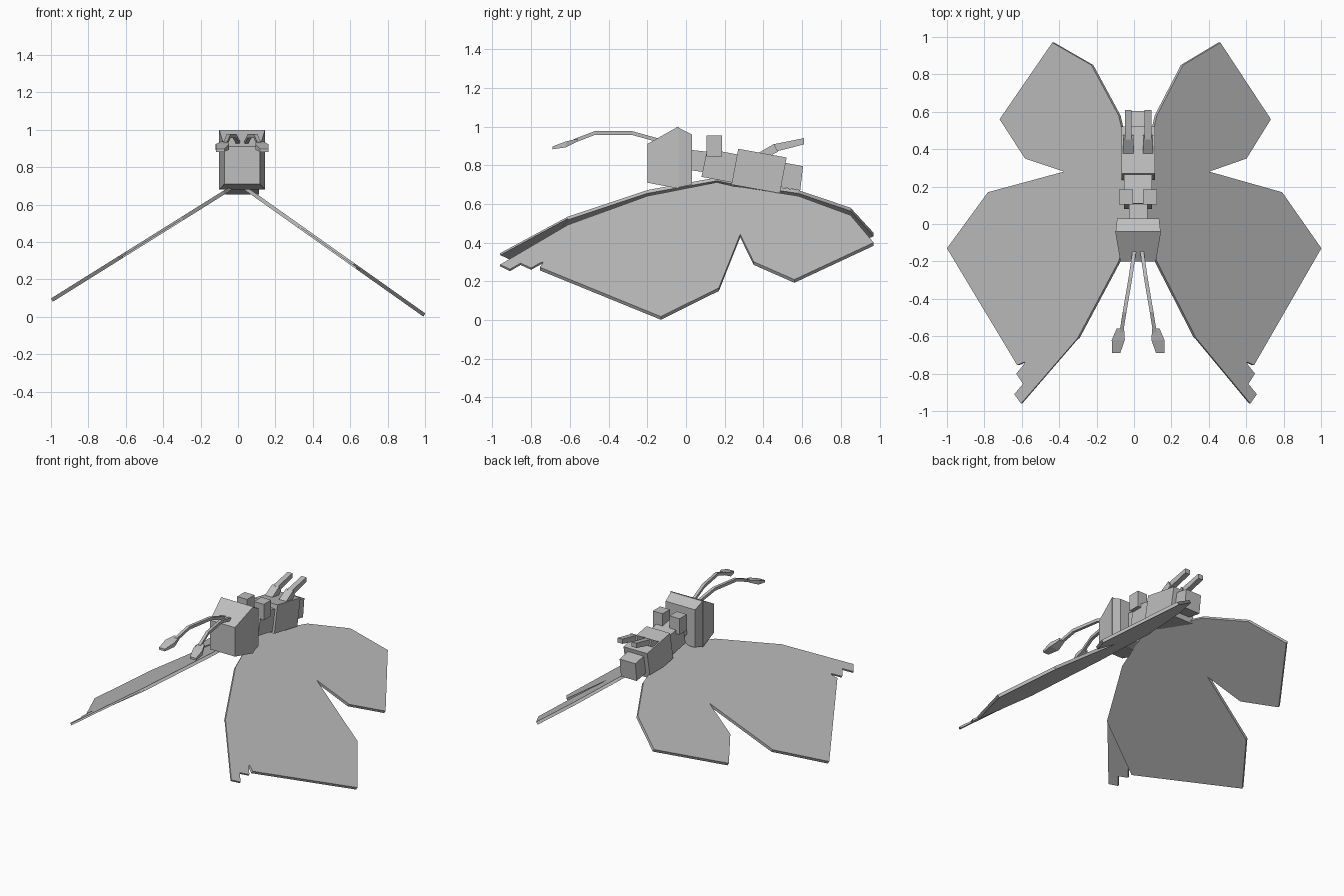
import bpy, bmesh
from mathutils import Vector

cube = bpy.data.objects.get("Cube")
if cube:
    bpy.data.objects.remove(cube, do_unlink=True)

GREY = (0.52, 0.52, 0.52, 1)
grey = bpy.data.materials.new("light_grey")
grey.use_nodes = True
grey.diffuse_color = GREY
grey.node_tree.nodes["Principled BSDF"].inputs["Base Color"].default_value = GREY

MID = 0.022  # centre line of the body


def loft(name, rings):
    """Closed skin through a list of point loops of equal length."""
    bm = bmesh.new()
    loops = [[bm.verts.new(p) for p in ring] for ring in rings]
    n = len(loops[0])
    for a, b in zip(loops, loops[1:]):
        for i in range(n):
            j = (i + 1) % n
            bm.faces.new((a[i], a[j], b[j], b[i]))
    bm.faces.new(loops[0])
    bm.faces.new(loops[-1])
    bmesh.ops.recalc_face_normals(bm, faces=bm.faces)
    mesh = bpy.data.meshes.new(name)
    bm.to_mesh(mesh)
    bm.free()
    mesh.materials.append(grey)
    obj = bpy.data.objects.new(name, mesh)
    bpy.context.collection.objects.link(obj)
    return obj


def bar(name, stations):
    """Square bar along y; each station is x, y, z, width, height."""
    loft(name, [[(x - w / 2, y, z - h / 2), (x + w / 2, y, z - h / 2),
                 (x + w / 2, y, z + h / 2), (x - w / 2, y, z + h / 2)]
                for x, y, z, w, h in stations])


def slab(name, profile, x, width):
    """Side profile in y, z given a width across x."""
    loft(name, [[(x + s * width / 2, y, z) for y, z in profile] for s in (-1, 1)])


# Head: a block flaring backwards, then a short tapered collar
bar("head", [(MID, -0.2, 0.81, 0.19, 0.20), (MID, -0.04, 0.84, 0.245, 0.32)])
bar("head_collar", [(MID, -0.04, 0.84, 0.24, 0.31), (MID, 0.03, 0.83, 0.225, 0.26)])

# Body segments, tilted down to the back
slab("neck", [(0.02, 0.88), (0.11, 0.87), (0.09, 0.765), (0.02, 0.775)], MID, 0.10)
slab("thorax", [(0.11, 0.885), (0.27, 0.855), (0.245, 0.71), (0.08, 0.74)], MID, 0.15)
slab("abdomen", [(0.27, 0.885), (0.52, 0.84), (0.485, 0.655), (0.235, 0.70)], MID, 0.18)
slab("tail_segment", [(0.50, 0.815), (0.605, 0.795), (0.59, 0.67), (0.48, 0.69)], MID, 0.12)

# Wing outlines: distance out from the centre line, y
FORE_WING = [(0.0, 0.16), (0.03, 0.25), (0.38, 0.28), (0.77, 0.17), (0.98, -0.13),
             (0.62, -0.755), (0.31, -0.61), (0.10, -0.2)]
HIND_WING = [(0.03, 0.25), (0.38, 0.28), (0.58, 0.35), (0.71, 0.56), (0.44, 0.97),
             (0.24, 0.85), (0.10, 0.58), (0.035, 0.29)]
WING_TAIL = [(0.31, -0.61), (0.60, -0.96), (0.635, -0.91), (0.59, -0.855),
             (0.625, -0.80), (0.585, -0.75), (0.57, -0.70)]


def wing(name, outline, side, stretch, root, slope, thickness):
    top = [Vector((MID + side * d * stretch, y, root - slope * d * stretch))
           for d, y in outline]
    normal = Vector((side * slope, 0, 1)).normalized()
    loft(name, [top, [p - normal * thickness for p in top]])


for label, side, stretch, root, slope in (("left", 1, 1.0, 0.712, 0.708),
                                          ("right", -1, 1.043, 0.737, 0.625)):
    for part, outline, thickness in (("fore_wing", FORE_WING, 0.02),
                                     ("hind_wing", HIND_WING, 0.02),
                                     ("wing_tail", WING_TAIL, 0.012)):
        wing(label + "_" + part, outline, side, stretch, root, slope, thickness)

# Paired small parts
for label, s in (("left", 1), ("right", -1)):
    # Antenna stalk and its flat club
    bar(label + "_antenna", [(MID + s * x, y, z, 0.02, 0.02) for x, y, z in
                             ((0.018, -0.13, 0.925), (0.04, -0.28, 0.967),
                              (0.072, -0.47, 0.967), (0.09, -0.58, 0.925))])
    bar(label + "_antenna_club", [(MID + s * 0.095, -0.56, 0.93, 0.04, 0.015),
                                  (MID + s * 0.106, -0.62, 0.908, 0.07, 0.03),
                                  (MID + s * 0.118, -0.69, 0.89, 0.045, 0.015)])
    # Block on the thorax
    bar(label + "_back_block", [(MID + s * 0.064, y, 0.90, 0.075, 0.11)
                                for y in (0.105, 0.185)])
    # Bent prong rising from the abdomen
    x = MID + s * 0.053
    slab(label + "_prong_base", [(0.35, 0.85), (0.455, 0.91), (0.475, 0.87), (0.41, 0.835)],
         x, 0.055)
    slab(label + "_prong_tip", [(0.45, 0.908), (0.61, 0.94), (0.61, 0.908), (0.47, 0.872)],
         x, 0.036)
